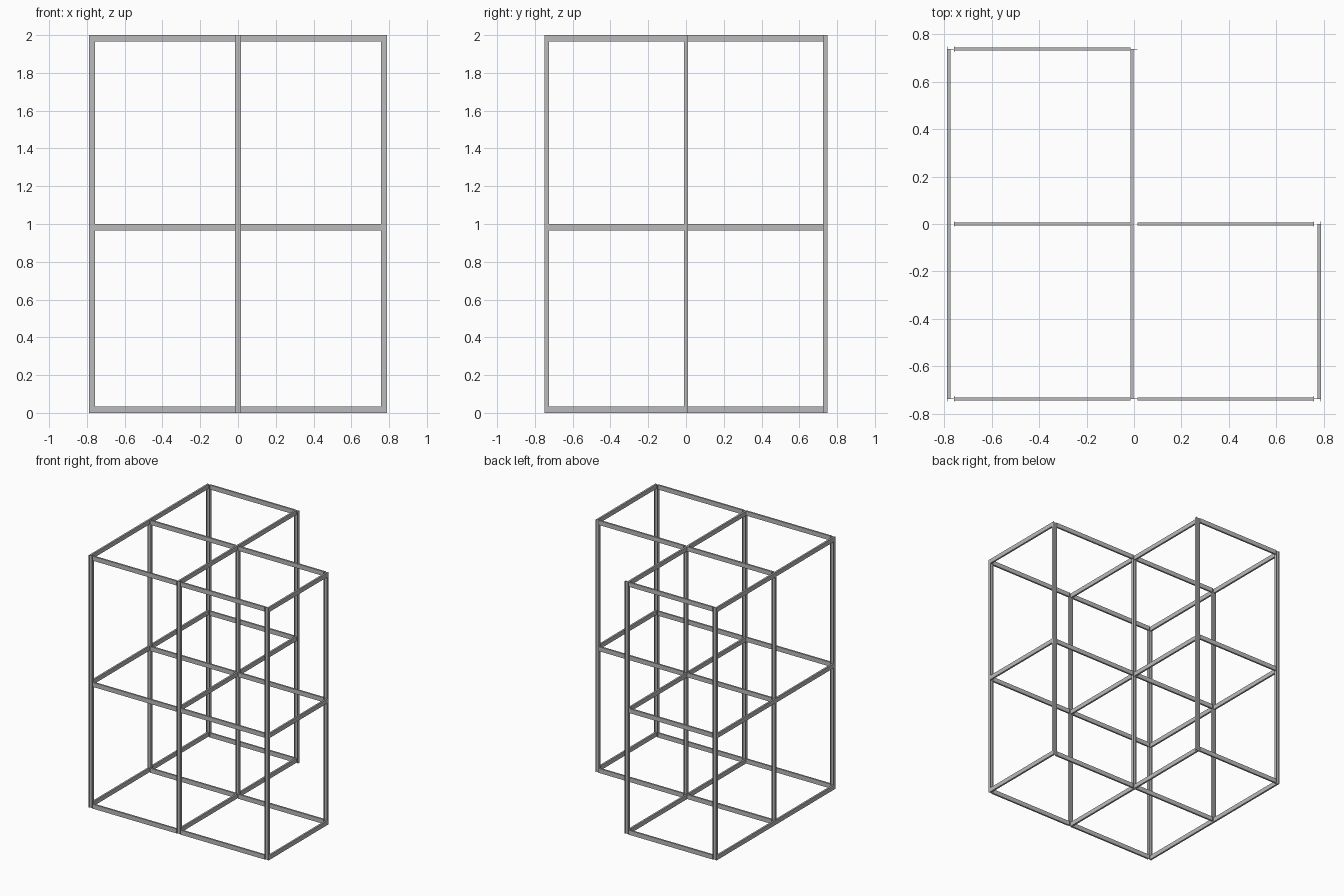
import bpy

if "Cube" in bpy.data.objects:
    bpy.data.objects.remove(bpy.data.objects["Cube"])

# one flat steel grey for the whole frame
steel = bpy.data.materials.new("steel_grey")
steel.diffuse_color = (0.5, 0.5, 0.5, 1)
steel.use_nodes = True
steel.node_tree.nodes["Principled BSDF"].inputs["Base Color"].default_value = steel.diffuse_color

XS = (-0.772, 0.0, 0.772)      # post centres
YS = (-0.737, 0.0, 0.737)
PX, PY = 0.0155, 0.0115        # half size of a post
BAR_T, BAR_H = 0.014, 0.035    # bar thickness and height
TOPS = {"bottom": BAR_H, "middle": 1.0, "top": 2.0}


def add_mesh(name, verts, faces):
    me = bpy.data.meshes.new(name)
    me.from_pydata(verts, [], faces)
    me.materials.append(steel)
    ob = bpy.data.objects.new(name, me)
    bpy.context.collection.objects.link(ob)
    return ob


def prism(name, outline, z0, z1, caps=True):
    n = len(outline)
    verts = [(x, y, z) for z in (z0, z1) for x, y in outline]
    faces = [(i, (i + 1) % n, n + (i + 1) % n, n + i) for i in range(n)]
    if caps:
        faces += [tuple(range(n))[::-1], tuple(range(n, 2 * n))]
    return add_mesh(name, verts, faces)


def box(name, x0, x1, y0, y1, z0, z1):
    return prism(name, [(x0, y0), (x1, y0), (x1, y1), (x0, y1)], z0, z1)


def post(name, cx, cy):
    # thin H section: two side flanges joined by a web
    t = 0.001
    quarter = [(PX, PY), (PX - t, PY), (PX - t, t), ]
    q1 = quarter
    q2 = [(-x, y) for x, y in reversed(quarter)]
    q3 = [(-x, -y) for x, y in quarter]
    q4 = [(x, -y) for x, y in reversed(quarter)]
    outline = [(cx + x, cy + y) for x, y in q1 + q2 + q3 + q4]
    return prism(name, outline, 0.0, 2.0)


# L-shaped plan: the back right cell is missing
for i, x in enumerate(XS):
    for j, y in enumerate(YS):
        if (i, j) != (2, 2):
            post(f"post_{i}_{j}", x, y)

for level, z1 in TOPS.items():
    z0 = z1 - BAR_H
    # bars along x, fitted between the post flanges
    for i in range(2):
        for j, y in enumerate(YS):
            if (i, j) != (1, 2):
                box(f"{level}_cross_bar_{i}_{j}", XS[i] + PX, XS[i + 1] - PX,
                    y - BAR_T / 2, y + BAR_T / 2, z0, z1)
    # bars along y, lying against the outer flange of the posts
    for i, x in enumerate(XS):
        xa = x + PX - BAR_T if i == 2 else x - PX
        for j in range(2):
            if (i, j) != (2, 1):
                box(f"{level}_side_bar_{i}_{j}", xa, xa + BAR_T,
                    YS[j], YS[j + 1], z0, z1)
